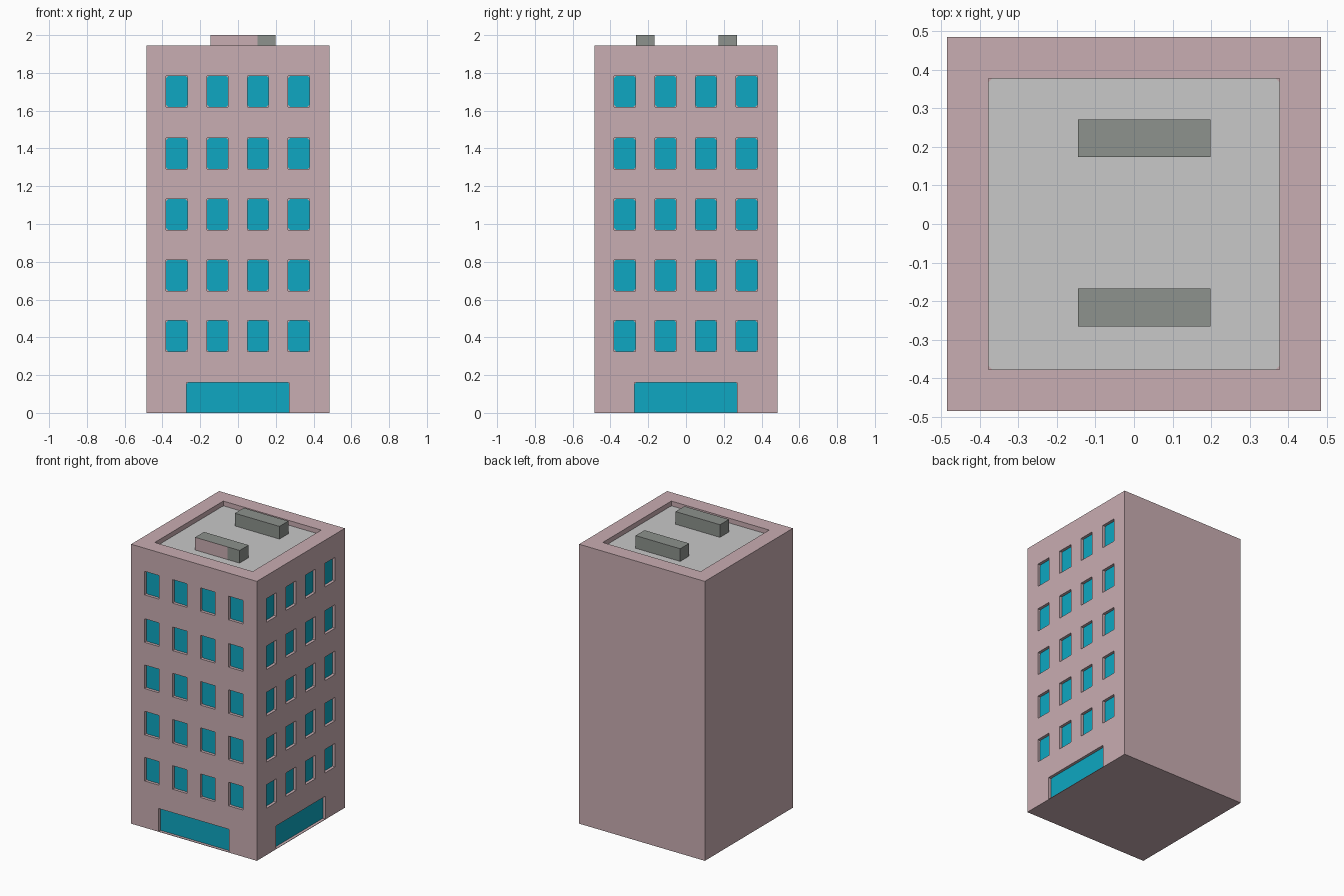
import bpy, bmesh
from mathutils import Matrix, Vector

if "Cube" in bpy.data.objects:
    bpy.data.objects.remove(bpy.data.objects["Cube"])

H = 0.484          # half width of the tower
TOP = 1.945        # parapet height
ROOF = 1.91        # sunken roof level
DEPTH = 0.022      # window recess


def material(name, rgb):
    m = bpy.data.materials.new(name)
    m.diffuse_color = (*rgb, 1)
    m.use_nodes = True
    m.node_tree.nodes["Principled BSDF"].inputs["Base Color"].default_value = m.diffuse_color
    return m


pink = material("pink_wall", (0.584, 0.418, 0.445))
blue = material("blue_glass", (0.0044, 0.386, 0.539))
pale = material("pale_roof", (0.578, 0.578, 0.578))
grey = material("dark_grey", (0.266, 0.287, 0.266))


def add_object(name, bm, *mats):
    me = bpy.data.meshes.new(name)
    bm.to_mesh(me)
    bm.free()
    ob = bpy.data.objects.new(name, me)
    bpy.context.collection.objects.link(ob)
    for m in mats:
        me.materials.append(m)
    return ob


def add_box(bm, a, b):
    lo = Vector([min(p) for p in zip(a, b)])
    hi = Vector([max(p) for p in zip(a, b)])
    mat = Matrix.Translation((lo + hi) / 2) @ Matrix.Diagonal((*(hi - lo), 1))
    bmesh.ops.create_cube(bm, size=1, matrix=mat)


def add_pane(bm, place, rect, c=0.01, bottom=True):
    """Flat pane with tiny clipped corners."""
    u0, u1, v0, v1 = rect
    low = [(u0, v0 + c), (u0 + c, v0), (u1 - c, v0), (u1, v0 + c)] if bottom else [(u0, v0), (u1, v0)]
    pts = low + [(u1, v1 - c), (u1 - c, v1), (u0 + c, v1), (u0, v1 - c)]
    bm.faces.new([bm.verts.new(place(u, v)) for u, v in pts])


# Each facade maps across, height and inward depth to space
def front(u, v, d):
    return (u, -H + d, v)


def right(u, v, d):
    return (H - d, u, v)


windows = [(u - 0.056, u + 0.056, v - 0.082, v + 0.082)
           for u in (-0.324, -0.108, 0.105, 0.322)
           for v in (0.407, 0.728, 1.050, 1.372, 1.702)]
door = (-0.273, 0.271, 0.003, 0.162)

# Tower with recessed openings and sunken roof
bm = bmesh.new()
add_box(bm, (-H, -H, 0), (H, H, TOP))
tower = add_object("tower_walls", bm, pink)

bm = bmesh.new()
for side in (front, right):
    for u0, u1, v0, v1 in windows + [door]:
        add_box(bm, side(u0, v0, -0.05), side(u1, v1, DEPTH))
add_box(bm, (-0.377, -0.377, ROOF), (0.377, 0.377, 2.1))
cutter = add_object("opening_cutter", bm, pink)
cutter.hide_render = True

mod = tower.modifiers.new("openings", "BOOLEAN")
mod.operation = "DIFFERENCE"
mod.solver = "EXACT"
mod.object = cutter
bpy.context.view_layer.objects.active = tower
tower.select_set(True)
bpy.ops.object.modifier_apply(modifier=mod.name)
bpy.data.objects.remove(cutter)

# Glass panes and entrances on the two detailed facades
for label, side in (("front", front), ("right", right)):
    bm = bmesh.new()
    for r in windows:
        add_pane(bm, lambda u, v: side(u, v, DEPTH - 0.002), r)
    add_object(label + "_windows", bm, blue)
    bm = bmesh.new()
    add_pane(bm, lambda u, v: side(u, v, DEPTH - 0.002), door, bottom=False)
    add_object(label + "_entrance", bm, blue)

# Roof surface
bm = bmesh.new()
add_pane(bm, lambda u, v: (u, v, ROOF + 0.002), (-0.377, 0.377, -0.377, 0.377))
add_object("roof_surface", bm, pale)

# Two roof units; the front one has a partly pink front face
for name, y in (("front_roof_unit", -0.216), ("back_roof_unit", 0.222)):
    bm = bmesh.new()
    add_box(bm, (-0.145, y - 0.049, ROOF), (0.198, y + 0.049, 2.0))
    if y < 0:
        bmesh.ops.bisect_plane(bm, geom=bm.verts[:] + bm.edges[:] + bm.faces[:],
                               plane_co=(0.103, 0, 0), plane_no=(1, 0, 0))
        bm.normal_update()
        for f in bm.faces:
            f.material_index = int(f.normal.y < -0.9 and f.calc_center_median().x < 0.103)
    add_object(name, bm, grey, pink)
